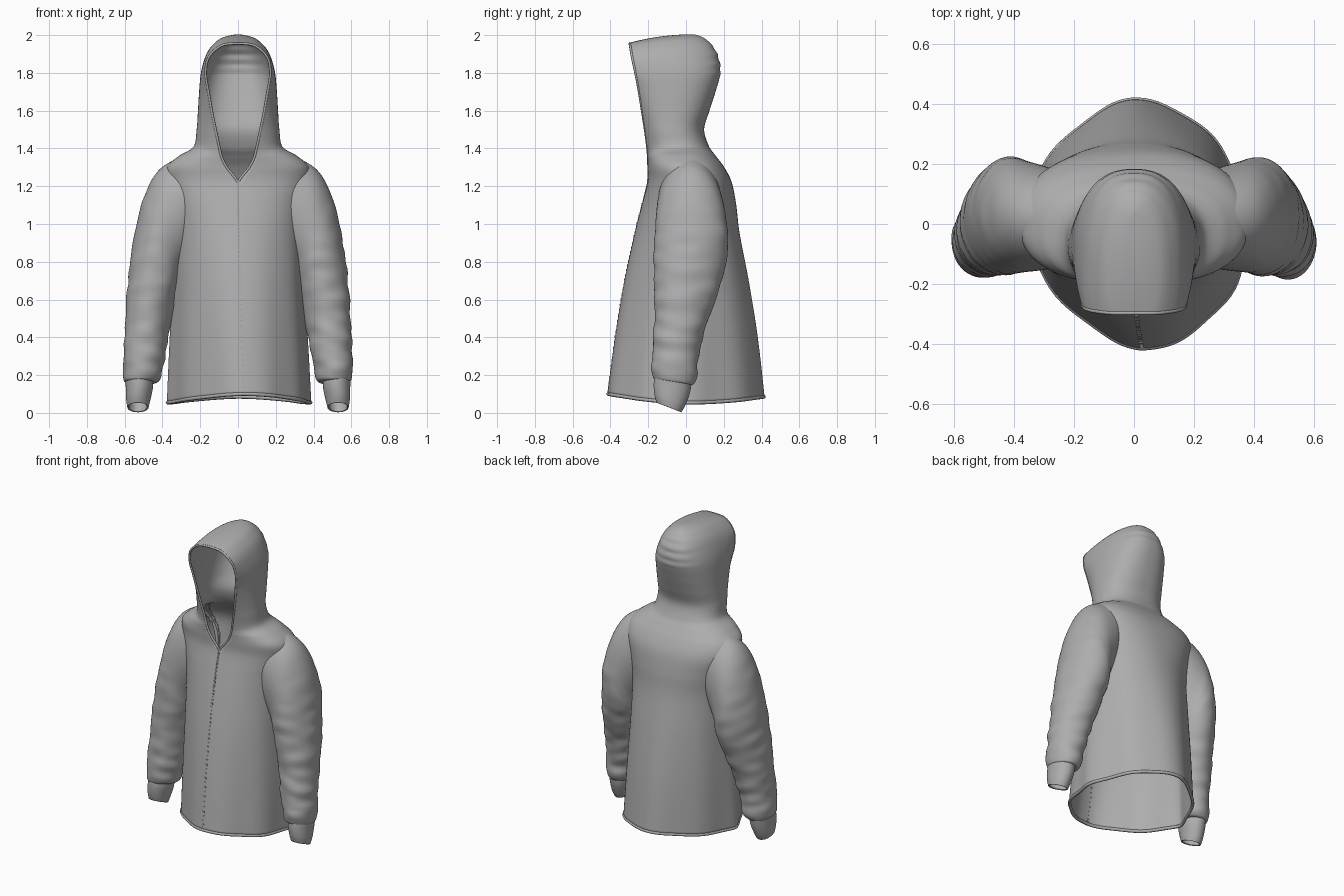
import bpy, bmesh, math
from mathutils import Vector, noise
from mathutils.bvhtree import BVHTree

if "Cube" in bpy.data.objects:
    bpy.data.objects.remove(bpy.data.objects["Cube"])

grey = bpy.data.materials.new("grey cloth")
grey.diffuse_color = (0.42, 0.42, 0.42, 1)
grey.use_nodes = True
grey.node_tree.nodes["Principled BSDF"].inputs["Base Color"].default_value = grey.diffuse_color

# Torso and hood rings: z back, z front, half width, opening, y back, y front, roundness
BODY = [
    (.085, .100, .372, 0, .412, -.412, 1.18),
    (.40, .40, .358, 0, .376, -.372, 1.14),
    (.70, .70, .340, 0, .328, -.322, 1.06),
    (.95, .95, .335, 0, .280, -.268, .98),
    (1.10, 1.10, .350, 0, .262, -.230, .90),
    (1.22, 1.22, .375, 0, .238, -.200, .84),
    (1.30, 1.30, .372, .040, .198, -.198, .82),
    (1.36, 1.35, .310, .064, .153, -.200, .82),
    (1.41, 1.40, .232, .083, .118, -.203, .84),
    (1.50, 1.50, .215, .108, .092, -.216, .86),
    (1.60, 1.60, .208, .130, .120, -.232, .85),
    (1.70, 1.70, .202, .149, .152, -.248, .84),
    (1.80, 1.79, .193, .167, .178, -.265, .82),
    (1.88, 1.86, .174, .162, .168, -.280, .82),
    (1.93, 1.90, .152, .141, .145, -.288, .82),
    (1.965, 1.93, .122, .110, .115, -.293, .85),
    (1.984, 1.947, .095, .080, .088, -.296, .88),
    (1.994, 1.953, .066, .055, .065, -.297, .92),
    (1.999, 1.955, .034, .029, .045, -.297, 1.0),
    (2.0, 1.956, .0001, .0001, .035, -.297, 1.0),
]

# Sleeve rings: inner x, z, outer x, z, y centre, y radius, forward tilt
SLEEVE = [
    (.24, .88, .22, 1.385, .015, .15, 0),
    (.28, .80, .32, 1.345, .02, .170, 0),
    (.30, .75, .42, 1.280, .025, .182, 0),
    (.305, .72, .488, 1.16, .028, .190, 0),
    (.31, .69, .537, .99, .025, .193, 0),
    (.33, .61, .573, .76, .005, .172, .1),
    (.365, .45, .593, .52, -.03, .136, .15),
    (.39, .31, .600, .34, -.055, .120, .15),
    (.405, .22, .608, .235, -.06, .118, .15),
    (.425, .17, .600, .175, -.065, .105, .15),
    (.46, .165, .585, .165, -.07, .085, .15),
]
CUFF = [
    (.452, .20, .592, .20, -.065, .095, .15),
    (.455, .13, .590, .13, -.075, .092, .25),
    (.468, .07, .588, .07, -.085, .078, .35),
    (.478, .030, .582, .030, -.09, .062, .4),
]


def sample(rows, t):
    """Smooth interpolation between rows of numbers."""
    i = min(int(t), len(rows) - 2)
    f = t - i
    p1, p2 = rows[i], rows[i + 1]
    p0, p3 = rows[max(i - 1, 0)], rows[min(i + 2, len(rows) - 1)]
    return [b + .5 * f * (c - a + f * (2*a - 5*b + 4*c - d + f * (3*(b - c) + d - a)))
            for a, b, c, d in zip(p0, p1, p2, p3)]


def body_point(t, a):
    """a = 0 at the back centre, +-1 at the front edges."""
    zb, zf, hw, gap, yb, yf, e = sample(BODY, t)
    hw = max(hw, .0001)
    gap = 0 if t <= 5 else max(gap, 0)
    end = math.pi - math.asin(min(gap / hw, .98))
    phi = abs(a) * end
    low = max(0, 1 - zb / 1.1)
    e -= .10 * low * (1 if a > 0 else -1)
    power = lambda v: math.copysign(abs(v) ** e, v)
    k = (1 - power(math.cos(phi))) / (1 - power(math.cos(end)))
    x = math.copysign(hw * power(max(math.sin(phi), 0)), a)
    y = yb + (yf - yb) * k
    z = zb + (zf - zb) * k * k
    # hanging folds, drooping side hem, off-centre front, gathered hood back
    fold = 1 + .022 * low * math.sin(phi * 9 + (1 if a > 0 else 0)) * math.sin(phi)
    if 1.78 < z < 1.97:
        fold += .015 * math.sin(z * 120) * max(0, 1 - abs(a) * 2.2)
    z -= .04 * max(0, 1 - z / .6) * math.sin(phi) ** 2
    return Vector((x * fold + .03 * low * k * k, y * fold, z))


def sleeve_point(rows, t, ang, side, wrinkle):
    xi, zi, xo, zo, yc, ry, tilt = sample(rows, t)
    c, s = math.cos(ang), math.sin(ang)
    mid = Vector(((xi + xo) / 2, yc, (zi + zo) / 2))
    off = Vector(((xo - xi) / 2 * c, ry * s, (zo - zi) / 2 * c - tilt * ry * s))
    p = mid + off
    if wrinkle:
        amt = min(1, max(0, (t - 2) / 5))
        n = noise.noise(Vector((p.x * 7 * side, p.y * 7, p.z * 14)))
        n += .2 * math.sin(p.z * 65 + 3 * math.sin(ang + side)) * amt
        off *= 1 + .08 * amt * n
    p = mid + off
    p.x *= side
    return p


def grid(fn, nu, nv):
    bm = bmesh.new()
    vs = [[bm.verts.new(fn(i / nu, j / nv)) for j in range(nv + 1)] for i in range(nu + 1)]
    for i in range(nu):
        for j in range(nv):
            bm.faces.new((vs[i][j], vs[i + 1][j], vs[i + 1][j + 1], vs[i][j + 1]))
    bmesh.ops.remove_doubles(bm, verts=bm.verts, dist=.0004)
    bmesh.ops.recalc_face_normals(bm, faces=bm.faces)
    return bm


def hidden(bm, tree, test):
    """Faces of one cloth piece that lie well inside another."""
    out = []
    for f in bm.faces:
        c = f.calc_center_median()
        if test(c):
            hit, nor, _, dist = tree.find_nearest(c)
            if (c - hit).dot(nor) < 0 and dist > .012:
                out.append(f)
    return out


def finish(name, bm, thick=0, smooth=True):
    me = bpy.data.meshes.new(name)
    bm.to_mesh(me)
    bm.free()
    me.materials.append(grey)
    me.polygons.foreach_set("use_smooth", [smooth] * len(me.polygons))
    ob = bpy.data.objects.new(name, me)
    bpy.context.collection.objects.link(ob)
    if thick:
        m = ob.modifiers.new("cloth thickness", 'SOLIDIFY')
        m.thickness, m.offset = thick, 0


def piping(name, pts, radius, closed=False):
    cu = bpy.data.curves.new(name, 'CURVE')
    cu.dimensions = '3D'
    cu.bevel_depth, cu.bevel_resolution = radius, 2
    sp = cu.splines.new('POLY')
    sp.points.add(len(pts) - 1)
    for q, p in zip(sp.points, pts):
        q.co = (*p, 1)
    sp.use_cyclic_u = closed
    cu.materials.append(grey)
    bpy.context.collection.objects.link(bpy.data.objects.new(name, cu))


# Torso with hood, open at the neck and hem; sleeves joined where they meet it
last, n = len(BODY) - 1, len(SLEEVE) - 1
torso = grid(lambda u, v: body_point(u * last, v * 2 - 1), 190, 120)
torso_tree = BVHTree.FromBMesh(torso)
cut = []
for side, tag in ((-1, "left"), (1, "right")):
    sleeve = grid(lambda u, v: sleeve_point(SLEEVE, u * n, v * math.tau, side, True), 120, 64)
    cut += hidden(torso, BVHTree.FromBMesh(sleeve),
                  lambda c: c.x * side > .25 and .6 < c.z < 1.34)
    inner = hidden(sleeve, torso_tree, lambda c: c.z > .6)
    bmesh.ops.delete(sleeve, geom=inner, context='FACES')
    finish(tag + "_sleeve", sleeve, .006)
    cuff = grid(lambda u, v: sleeve_point(CUFF, u * 3, v * math.tau, side, False), 18, 40)
    finish(tag + "_cuff", cuff, .008)
bmesh.ops.delete(torso, geom=cut, context='FACES')
finish("torso_and_hood", torso, .008)

# Rolled hem and hood edge
piping("hem", [body_point(0, j / 50 - 1) for j in range(100)], .010, True)
edge = [body_point(5 + (last - 5) * i / 60, -1) for i in range(61)]
edge += [body_point(last - (last - 5) * i / 60, 1) for i in range(61)]
piping("hood_edge", edge, .007)

# Zip teeth down the front
bm = bmesh.new()
for i in range(56):
    p = body_point(5.05 * i / 55, 1)
    for v in bmesh.ops.create_cube(bm, size=1)["verts"]:
        v.co = Vector((v.co.x * .012, v.co.y * .012, v.co.z * .011)) + p
finish("zip_teeth", bm, 0, False)
